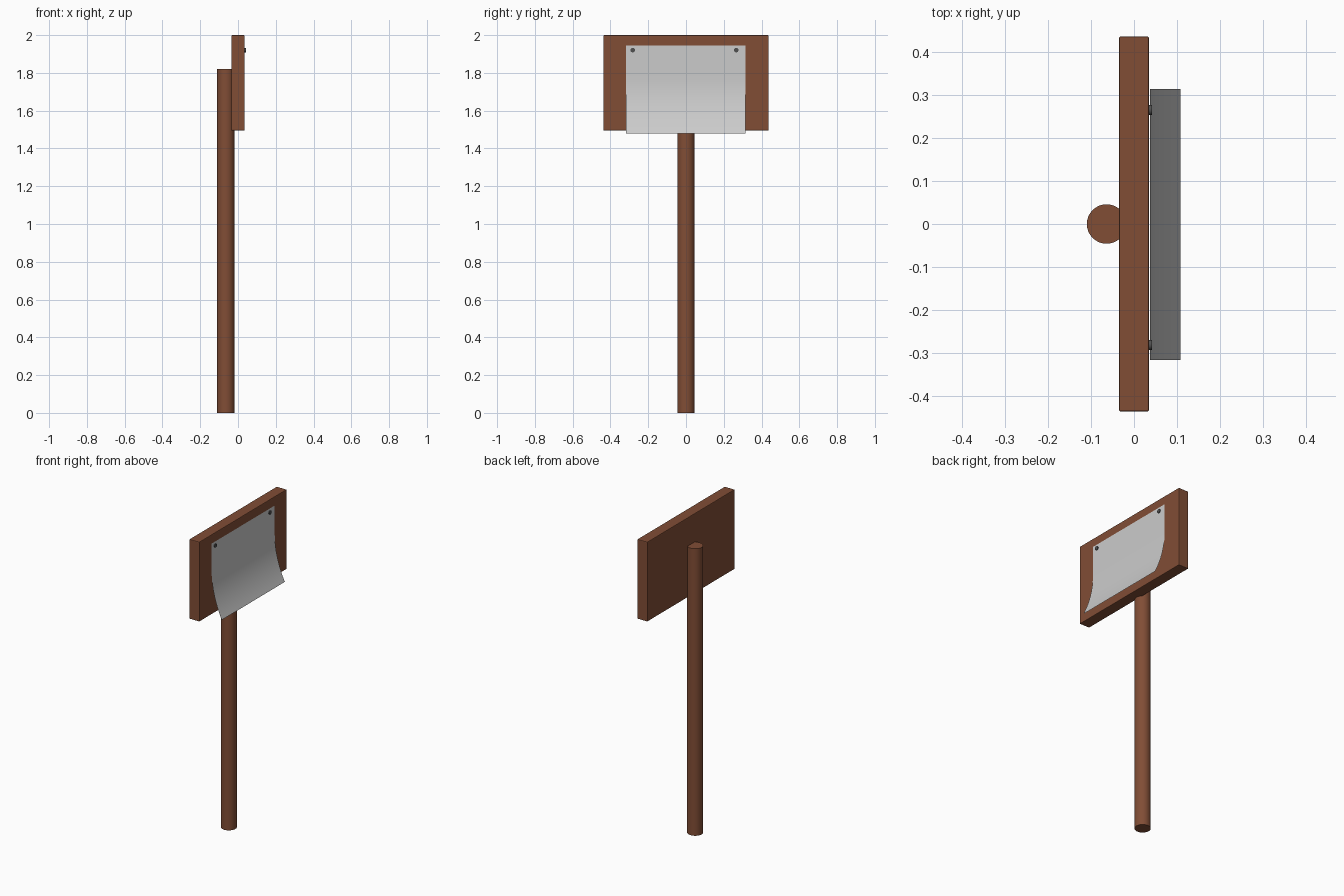
import bpy, bmesh, math

if "Cube" in bpy.data.objects:
    bpy.data.objects.remove(bpy.data.objects["Cube"])


def material(name, color):
    m = bpy.data.materials.new(name)
    m.diffuse_color = (*color, 1)
    m.use_nodes = True
    m.node_tree.nodes["Principled BSDF"].inputs["Base Color"].default_value = m.diffuse_color
    return m


wood = material("brown_wood", (0.22, 0.075, 0.036))
iron = material("dark_iron", (0.08, 0.08, 0.08))


def cylinder(name, radius, depth, loc, rot, sides, mat):
    bpy.ops.mesh.primitive_cylinder_add(vertices=sides, radius=radius, depth=depth,
                                        location=loc, rotation=rot)
    ob = bpy.context.object
    ob.name = name
    ob.data.materials.append(mat)
    bpy.ops.object.shade_smooth_by_angle(angle=math.radians(35))
    return ob


# Round post behind the board
cylinder("post", 0.046, 1.82, (-0.064, 0, 0.91), (0, 0, 0), 32, wood)

# Board with slightly eased edges
bpy.ops.mesh.primitive_cube_add(size=1, location=(0, 0, 1.7475))
board = bpy.context.object
board.name = "board"
board.scale = (0.07, 0.875, 0.505)
bpy.ops.object.transform_apply(location=False, rotation=False, scale=True)
board.data.materials.append(wood)
bevel = board.modifiers.new("eased_edges", 'BEVEL')
bevel.width = 0.004
bevel.segments = 2

# Paper sheet, flat at the top and curling outward at the bottom
top, bottom, curl = 1.945, 1.48, 1.77
rows = 24
bm = bmesh.new()
previous = None
for i in range(rows + 1):
    z = top + (bottom - top) * i / rows
    t = max(0, (curl - z) / (curl - bottom))
    x = 0.037 + 0.071 * t ** 2
    pair = [bm.verts.new((x, y, z)) for y in (-0.317, 0.315)]
    if previous:
        bm.faces.new((previous[0], pair[0], pair[1], previous[1]))
    previous = pair
mesh = bpy.data.meshes.new("paper_sheet")
bm.to_mesh(mesh)
bm.free()
mesh.shade_smooth()
paper = bpy.data.objects.new("paper_sheet", mesh)
bpy.context.collection.objects.link(paper)

# Nail heads in the upper corners
for side, y in (("left", -0.282), ("right", 0.266)):
    cylinder("nail_" + side, 0.012, 0.014, (0.035, y, 1.92), (0, math.pi / 2, 0), 16, iron)
